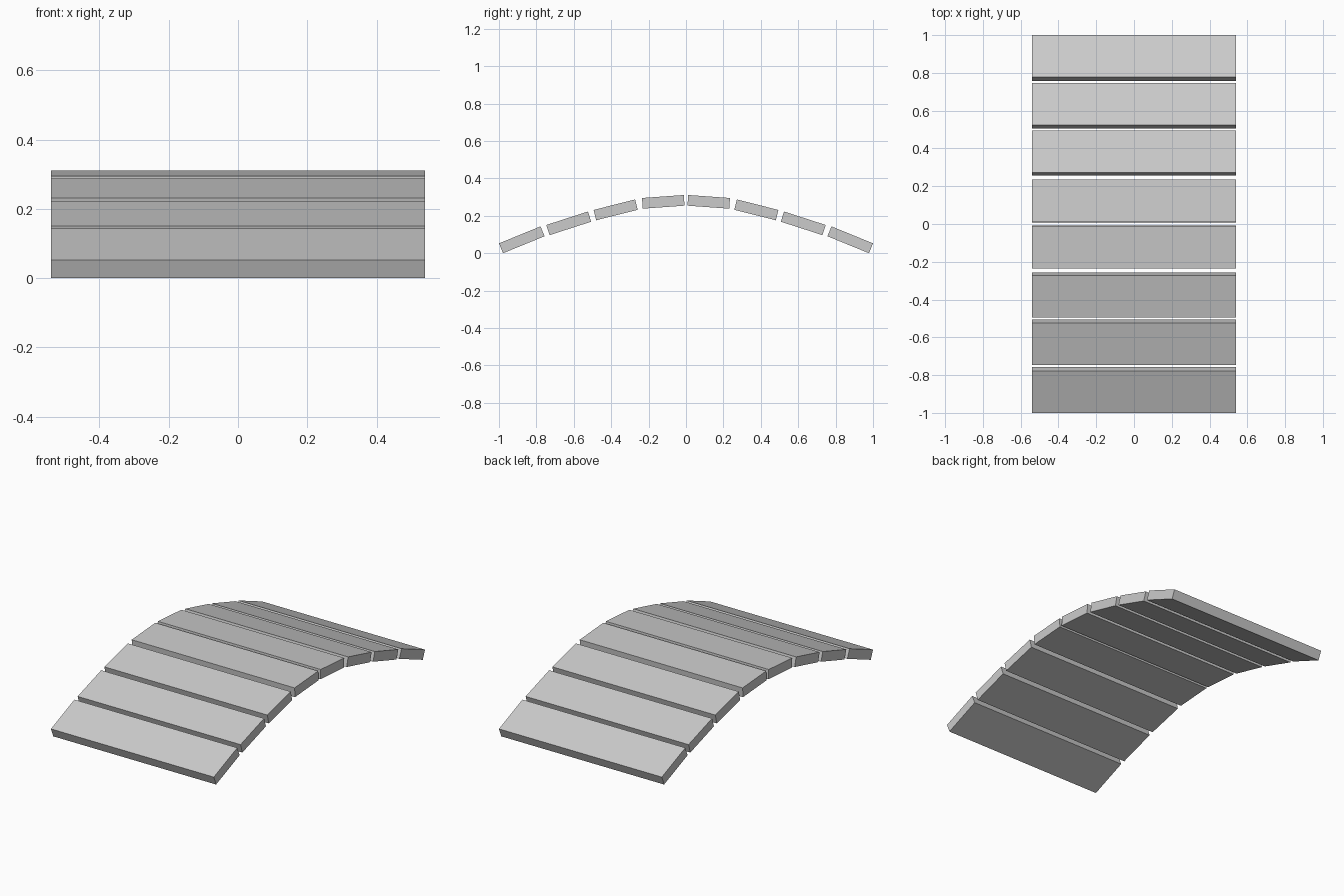
import bpy
from math import radians

if "Cube" in bpy.data.objects:
    bpy.data.objects.remove(bpy.data.objects["Cube"])

WIDTH = 1.08
THICK = 0.057

# distance from the crown, height of centre, slope in degrees, length
PLANKS = [
    (0.878, 0.072, 22.2, 0.240),
    (0.627, 0.160, 17.9, 0.234),
    (0.376, 0.232, 14.1, 0.229),
    (0.1215, 0.275, 4.1, 0.224),
]


def plank(name, y, z, angle, length):
    bpy.ops.mesh.primitive_cube_add(size=1, location=(0, y, z),
                                    rotation=(radians(angle), 0, 0))
    ob = bpy.context.object
    ob.name = name
    ob.scale = (WIDTH, length, THICK)


# Arched deck: four planks climbing to the crown, mirrored on the other side
for i, (y, z, angle, length) in enumerate(PLANKS, 1):
    plank(f"front_plank_{i}", -y, z, angle, length)
    plank(f"back_plank_{i}", y, z, -angle, length)
